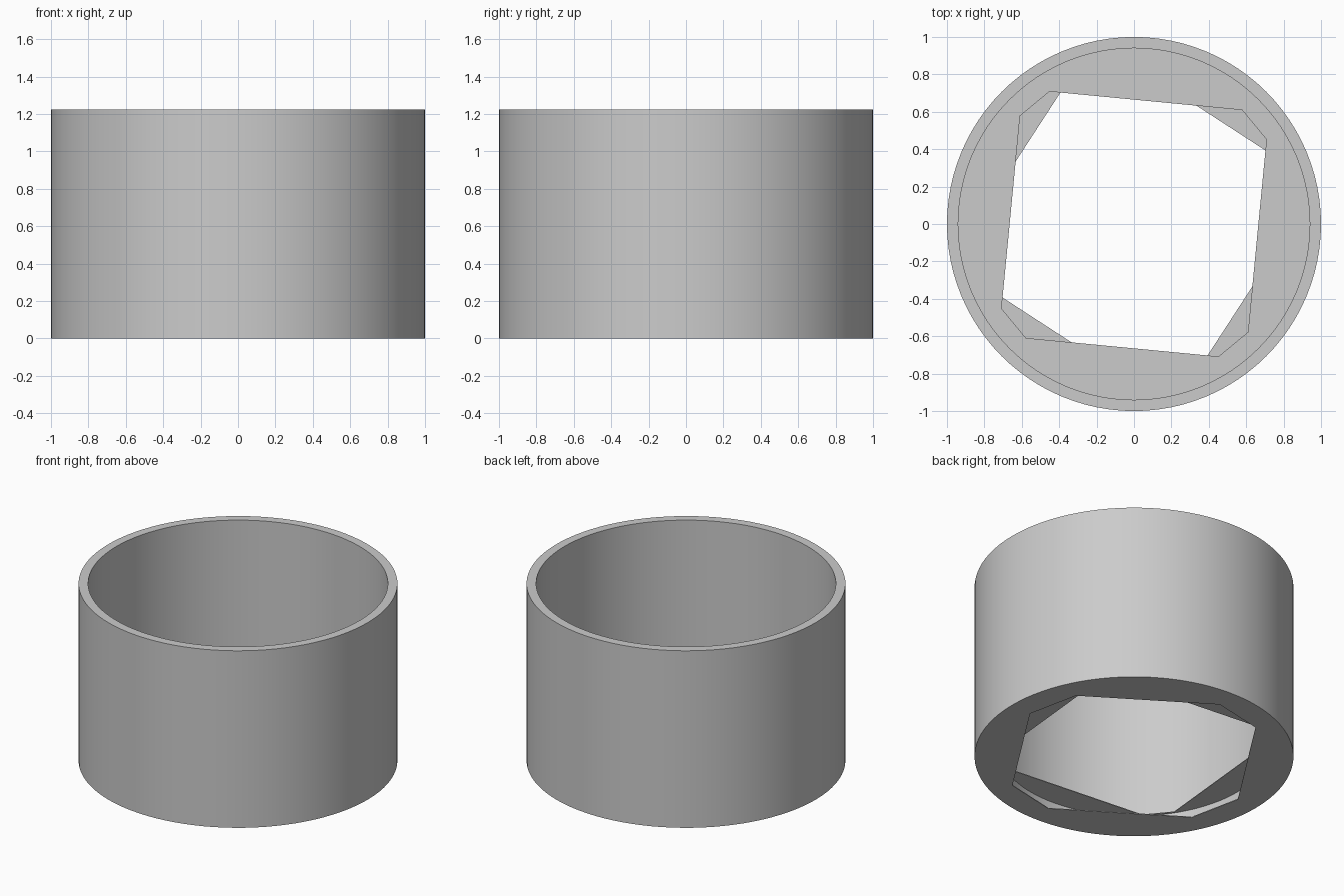
import bpy
import bmesh
from math import radians, cos, sin, tau

cube = bpy.data.objects.get("Cube")
if cube:
    bpy.data.objects.remove(cube)

HEIGHT = 1.225
CAVITY_TOP = 0.06
SKIN = 0.005
SIDES = 96

grey = bpy.data.materials.new("plain grey")
grey.use_nodes = True
grey.diffuse_color = (0.6, 0.6, 0.6, 1)
grey.node_tree.nodes["Principled BSDF"].inputs["Base Color"].default_value = grey.diffuse_color


def prism(name, angles, radius, low, high):
    """Upright prism whose corners lie on a circle at the given angles."""
    bm = bmesh.new()
    base = bm.faces.new([bm.verts.new((radius * cos(a), radius * sin(a), low)) for a in angles])
    walls = bmesh.ops.extrude_face_region(bm, geom=[base])
    top = [v for v in walls["geom"] if isinstance(v, bmesh.types.BMVert)]
    bmesh.ops.translate(bm, verts=top, vec=(0, 0, high - low))
    bmesh.ops.recalc_face_normals(bm, faces=bm.faces)
    mesh = bpy.data.meshes.new(name)
    bm.to_mesh(mesh)
    bm.free()
    mesh.materials.append(grey)
    obj = bpy.data.objects.new(name, mesh)
    bpy.context.collection.objects.link(obj)
    return obj


def circle():
    return [tau * i / SIDES for i in range(SIDES)]


def clipped_square(facing, half):
    """Corner angles of a square with clipped corners."""
    return [radians(facing + 90 * i + s * half) for i in range(4) for s in (-1, 1)]


# Solid outer body
cup = prism("cup_body", circle(), 1, 0, HEIGHT)

# Cup interior, twist-lock cavity, and the two offset openings in the floor
middle = CAVITY_TOP / 2
cutters = [
    prism("interior_cutter", circle(), 0.94, CAVITY_TOP + SKIN, HEIGHT + 0.2),
    prism("cavity_cutter", circle(), 0.85, SKIN, CAVITY_TOP),
    prism("lower_opening_cutter", clipped_square(57, 32.5), 0.845, -0.1, middle),
    prism("upper_opening_cutter", clipped_square(84.5, 38), 0.84, middle, 0.2),
]

bpy.ops.object.select_all(action="DESELECT")
bpy.context.view_layer.objects.active = cup
cup.select_set(True)
for cutter in cutters:
    cutter.hide_render = True
    cut = cup.modifiers.new(cutter.name, "BOOLEAN")
    cut.operation = "DIFFERENCE"
    cut.solver = "EXACT"
    cut.object = cutter
    bpy.ops.object.modifier_apply(modifier=cut.name)
    bpy.data.objects.remove(cutter)

bpy.ops.object.shade_smooth_by_angle(angle=radians(30))
